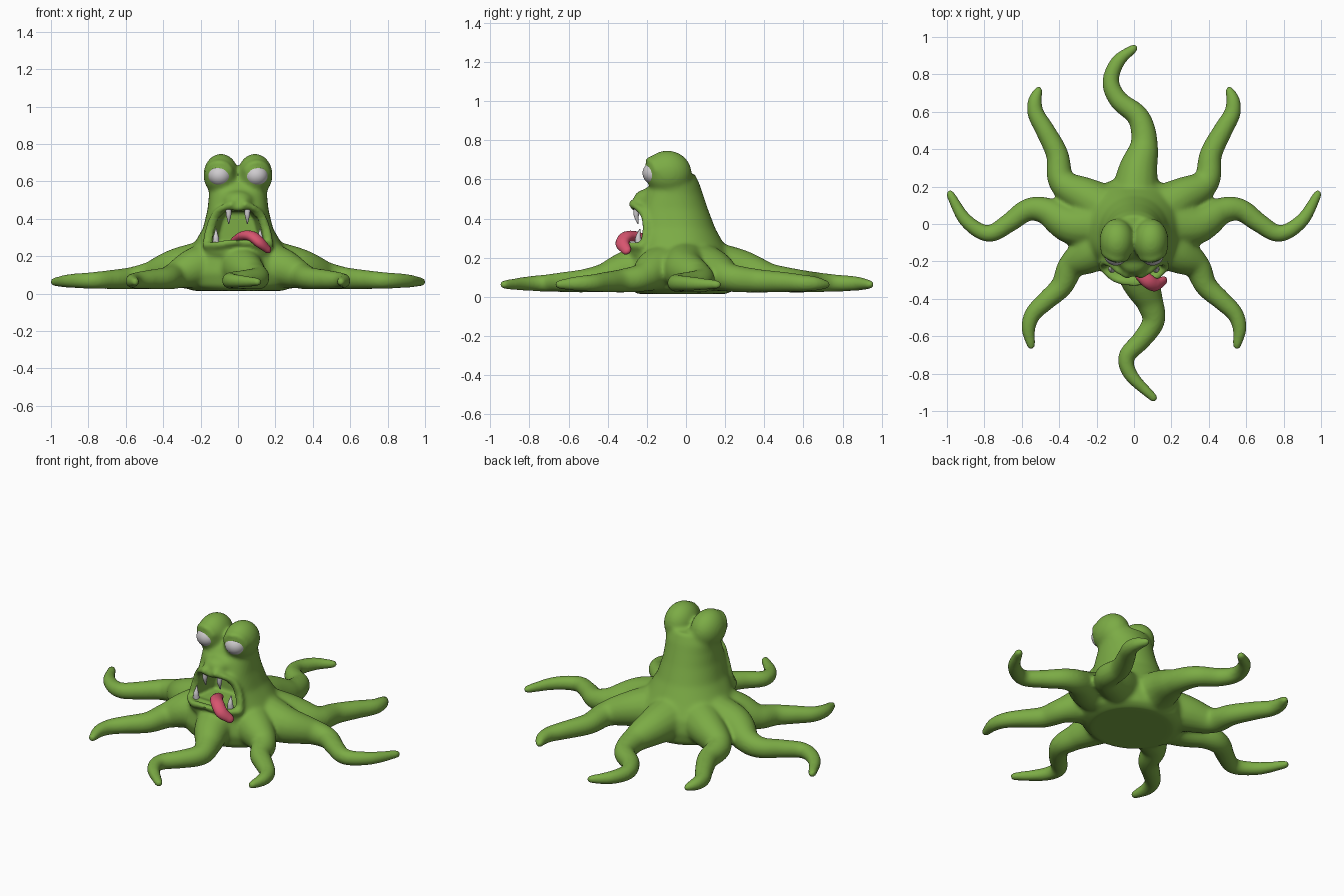
import bpy, bmesh, math
from mathutils import Vector, Matrix

if "Cube" in bpy.data.objects:
    bpy.data.objects.remove(bpy.data.objects["Cube"])


def material(name, rgb):
    m = bpy.data.materials.new(name)
    m.diffuse_color = (*rgb, 1)
    m.use_nodes = True
    m.node_tree.nodes["Principled BSDF"].inputs["Base Color"].default_value = m.diffuse_color
    return m


GREEN = material("skin green", (0.20, 0.41, 0.06))
PINK = material("tongue pink", (0.68, 0.09, 0.16))
PALE = material("eye and tooth grey", (0.62, 0.60, 0.62))


def finish(bm, name, mat):
    bmesh.ops.recalc_face_normals(bm, faces=bm.faces)
    me = bpy.data.meshes.new(name)
    bm.to_mesh(me)
    bm.free()
    for p in me.polygons:
        p.use_smooth = True
    if mat:
        me.materials.append(mat)
    ob = bpy.data.objects.new(name, me)
    bpy.context.collection.objects.link(ob)
    return ob


def ball(bm, c, r, tilt=0):
    m = Matrix.Translation(c) @ Matrix.Rotation(tilt, 4, 'X') @ Matrix.Diagonal((*r, 1))
    bmesh.ops.create_uvsphere(bm, u_segments=32, v_segments=20, radius=1, matrix=m)


def skin_rings(bm, rings):
    """Bridge rings of points and close both ends."""
    vs = [[bm.verts.new(p) for p in ring] for ring in rings]
    n = len(vs[0])
    for a, b in zip(vs, vs[1:]):
        for i in range(n):
            j = (i + 1) % n
            bm.faces.new((a[i], a[j], b[j], b[i]))
    bm.faces.new(vs[0][::-1])
    bm.faces.new(vs[-1])


def tube(bm, pts, radii, flat=1.0, n=16, steps=6):
    """Round tube through points (Catmull-Rom) with rounded ends."""
    P = [Vector(p) for p in pts]
    P = [2 * P[0] - P[1]] + P + [2 * P[-1] - P[-2]]
    path = []
    for k in range(1, len(P) - 2):
        a, b, c, d = P[k - 1:k + 3]
        for s in range(steps + (k == len(P) - 3)):
            t = s / steps
            p = 0.5 * (2 * b + (c - a) * t + (2 * a - 5 * b + 4 * c - d) * t * t
                       + (3 * b - a - 3 * c + d) * t ** 3)
            path.append((p, radii[k - 1] * (1 - t) + radii[min(k, len(radii) - 1)] * t))
    (p0, r0), (p1, r1) = path[0], path[-1]
    d0, d1 = (p0 - path[1][0]).normalized(), (p1 - path[-2][0]).normalized()
    caps = [(0.5, 0.87), (0.85, 0.53), (0.98, 0.2)]
    path = ([(p0 + d0 * r0 * h, r0 * w) for h, w in reversed(caps)] + path
            + [(p1 + d1 * r1 * h, r1 * w) for h, w in caps])
    rings, side = [], None
    for i, (p, r) in enumerate(path):
        d = (path[min(i + 1, len(path) - 1)][0] - path[max(i - 1, 0)][0]).normalized()
        if side is None:
            side = d.cross(Vector((0, 0, 1)))
        side = (side - d * side.dot(d)).normalized()
        up = side.cross(d)
        rings.append([p + side * r * math.cos(a) + up * r * flat * math.sin(a)
                      for a in (2 * math.pi * j / n for j in range(n))])
    skin_rings(bm, rings)


def mirror(pts):
    return [(-p[0], *p[1:]) for p in pts]


def body_ring(z, w, f, b, sq):
    """Oval with a squarer front half (sq below 1)."""
    ring = []
    for j in range(48):
        c, s = math.cos(2 * math.pi * j / 48), math.sin(2 * math.pi * j / 48)
        e = sq if s < 0 else 1
        c, s = math.copysign(abs(c) ** e, c), math.copysign(abs(s) ** e, s)
        ring.append((w * c, (f + b) / 2 + (b - f) / 2 * s, z))
    return ring


# Body: stacked ovals (z, half width, front y, back y, front squareness)
bm = bmesh.new()
levels = [(0.015, 0.24, -0.25, 0.21, 1), (0.04, 0.30, -0.28, 0.24, 1), (0.11, 0.32, -0.30, 0.255, 1),
          (0.18, 0.295, -0.29, 0.245, 1), (0.25, 0.245, -0.26, 0.205, 0.85),
          (0.35, 0.187, -0.235, 0.15, 0.65), (0.45, 0.163, -0.235, 0.112, 0.7),
          (0.53, 0.155, -0.215, 0.085, 0.8), (0.575, 0.155, -0.185, 0.07, 0.8),
          (0.63, 0.13, -0.13, 0.045, 1)]
skin_rings(bm, [body_ring(*lv) for lv in levels])

# Eye bumps, brows, nostrils, mouth side rims
for s in (-1, 1):
    ball(bm, (s * 0.091, -0.092, 0.635), (0.094, 0.122, 0.113), math.radians(-12))
    tube(bm, [(s * 0.04, -0.185, 0.66), (s * 0.065, -0.19, 0.69), (s * 0.105, -0.19, 0.70),
              (s * 0.145, -0.17, 0.685), (s * 0.165, -0.15, 0.645)], [0.017] * 5)
    ball(bm, (s * 0.038, -0.268, 0.476), (0.024, 0.03, 0.024))
    tube(bm, [(s * 0.172, -0.22, 0.262), (s * 0.157, -0.205, 0.34), (s * 0.125, -0.215, 0.42),
              (s * 0.065, -0.26, 0.465), (0, -0.265, 0.457)], [0.02, 0.02, 0.02, 0.02, 0.02])
ball(bm, (0, -0.19, 0.498), (0.085, 0.08, 0.055))

# Lower jaw and lip
ball(bm, (0, -0.19, 0.225), (0.185, 0.12, 0.06))
tube(bm, [(-0.175, -0.23, 0.258), (-0.10, -0.295, 0.262), (0, -0.312, 0.28),
          (0.10, -0.295, 0.265), (0.175, -0.23, 0.258)], [0.02, 0.021, 0.022, 0.021, 0.02])

# Tentacles: floor paths, three of them mirrored
back = [(0, 0.1), (0.02, 0.28), (0.055, 0.43), (0.025, 0.57), (-0.08, 0.66), (-0.125, 0.76),
        (-0.085, 0.87), (0.0, 0.94)]
back_side = [(0.1, 0.05), (0.25, 0.14), (0.385, 0.225), (0.41, 0.37), (0.475, 0.5), (0.525, 0.59),
             (0.53, 0.66), (0.51, 0.715)]
side = [(0.15, 0.0), (0.33, -0.005), (0.47, 0.07), (0.57, 0.075), (0.67, 0.005), (0.78, -0.052),
        (0.90, 0.02), (0.983, 0.16)]
front_side = [(0.12, -0.08), (0.24, -0.16), (0.335, -0.225), (0.385, -0.33), (0.47, -0.41),
              (0.54, -0.48), (0.565, -0.56), (0.55, -0.65)]
front = [(0, -0.12), (0.03, -0.29), (0.085, -0.42), (0.105, -0.52), (0.04, -0.62), (-0.04, -0.71),
         (-0.015, -0.81), (0.105, -0.93)]
girth = [0.14, 0.108, 0.073, 0.061, 0.053, 0.046, 0.039, 0.025]
lift = [0.05, 0.042, 0.018, 0.006, 0.003, 0, 0, 0]
for path in (back, front, back_side, side, front_side, mirror(back_side), mirror(side),
             mirror(front_side)):
    tube(bm, [(x, y, 0.054 + 0.36 * r + h) for (x, y), r, h in zip(path, girth, lift)], girth)
body = finish(bm, "body_with_tentacles", GREEN)

# Mouth cutter: tapered wedge, wide at the bottom
bm = bmesh.new()
rings = []
for y, low, k in ((-0.5, 0.292, 1.0), (-0.27, 0.285, 1.0), (-0.2, 0.262, 0.97), (-0.07, 0.27, 0.75)):
    outline = [(0.145, low), (0.135, 0.33), (0.11, 0.40), (0.07, 0.44)]
    rings.append([(x * k, y, z) for x, z in outline]
                 + [(-x * k, y, z) for x, z in reversed(outline)])
skin_rings(bm, rings)
cutter = finish(bm, "mouth_cutter", None)
cutter.hide_render = True
cutter.hide_set(True)


def remesh(ob, voxel, rounds):
    m = ob.modifiers.new("Fuse", 'REMESH')
    m.mode = 'VOXEL'
    m.voxel_size = voxel
    m.use_smooth_shade = True
    s = ob.modifiers.new("Soften", 'SMOOTH')
    s.factor = 0.5
    s.iterations = rounds


# Fuse, carve the mouth, then soften the carved edges
remesh(body, 0.009, 16)
cut = body.modifiers.new("Mouth", 'BOOLEAN')
cut.operation = 'DIFFERENCE'
cut.object = cutter
remesh(body, 0.0085, 4)

# Eyes and fangs
for s, label in ((-1, "left"), (1, "right")):
    bm = bmesh.new()
    ball(bm, (s * 0.098, -0.162, 0.632), (0.062, 0.06, 0.058))
    finish(bm, label + "_eye", PALE)
    for part, x, y, z0, z1, r in (("upper", 0.05, -0.25, 0.46, 0.375, 0.018),
                                  ("lower", 0.118, -0.24, 0.26, 0.345, 0.02)):
        bm = bmesh.new()
        zm = (z0 + z1) / 2
        tube(bm, [(s * x, y, z0), (s * x, y - 0.004, zm), (s * x, y + 0.004, z1)],
             [r, r * 0.75, 0.003], n=12)
        finish(bm, label + "_" + part + "_fang", PALE)

# Tongue hanging over the lower lip
bm = bmesh.new()
tube(bm, [(-0.01, -0.18, 0.285), (0.03, -0.255, 0.308), (0.075, -0.305, 0.306),
          (0.115, -0.325, 0.275), (0.155, -0.305, 0.24)], [0.03, 0.036, 0.038, 0.037, 0.026],
     flat=0.75)
finish(bm, "tongue", PINK)
